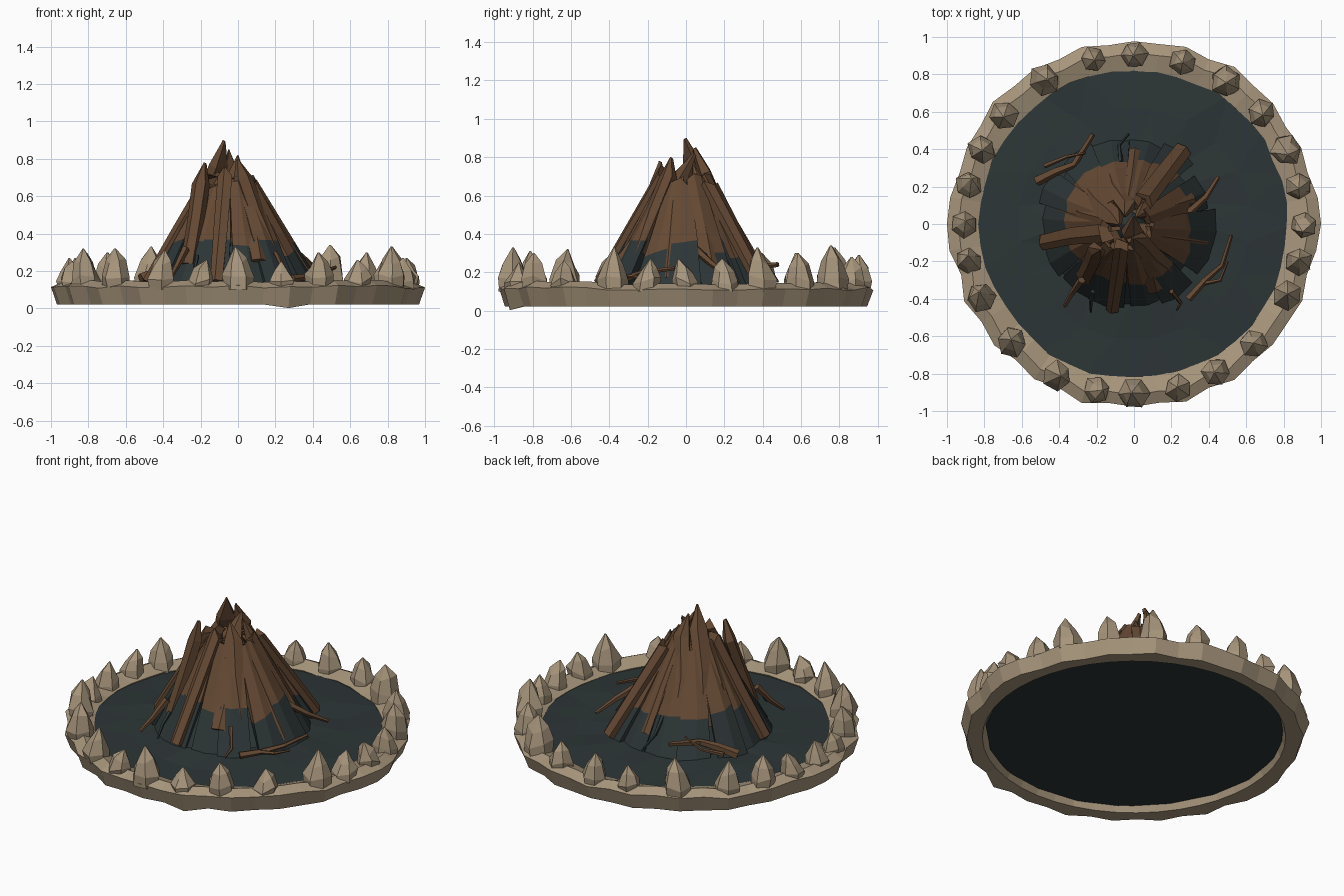
import bpy, bmesh, math, random
from mathutils import Vector as V

if "Cube" in bpy.data.objects:
    bpy.data.objects.remove(bpy.data.objects["Cube"])
random.seed(7)
R = random.uniform


def material(name, c):
    m = bpy.data.materials.new(name)
    m.diffuse_color = (*c, 1)
    m.use_nodes = True
    m.node_tree.nodes["Principled BSDF"].inputs["Base Color"].default_value = m.diffuse_color
    return m


STONE = material("tan stone", (0.385, 0.30, 0.20))
WOOD = material("brown wood", (0.13, 0.067, 0.034))
ASH = material("charred ash", (0.026, 0.036, 0.037))


def loft(bm, rings, closed=False):
    """Skin rings of points; cap the ends, or join last to first."""
    vs = [[bm.verts.new(p) for p in r] for r in rings]
    n, new = len(vs[0]), []
    pairs = list(zip(vs, vs[1:])) + ([(vs[-1], vs[0])] if closed else [])
    for a, b in pairs:
        for i in range(n):
            j = (i + 1) % n
            new.append(bm.faces.new((a[i], a[j], b[j], b[i])))
    if not closed:
        new += [bm.faces.new(vs[0][::-1]), bm.faces.new(vs[-1])]
    return new


def finish(bm, name, *mats):
    bmesh.ops.remove_doubles(bm, verts=bm.verts, dist=0.0005)
    bmesh.ops.recalc_face_normals(bm, faces=bm.faces)
    me = bpy.data.meshes.new(name)
    bm.to_mesh(me)
    bm.free()
    for m in mats:
        me.materials.append(m)
    ob = bpy.data.objects.new(name, me)
    bpy.context.collection.objects.link(ob)


def polar(r, a, z):
    return V((r * math.cos(a), r * math.sin(a), z))


# stone ring with an uneven rim
bm = bmesh.new()
N = 44
rings = []
for i in range(N):
    a = math.tau * i / N
    o = 0.988 if i % 22 == 0 else (0.978 if i % 2 else 0.958) + R(-.008, .008)
    if i % 22 in (10, 11, 12):
        o = min(o, 0.965)
    z = R(-0.01, 0.01)
    dip = 0.002 if i == 35 else 0.022
    rings.append([polar(0.862, a, 0.025), polar(o - 0.02, a, dip),
                  polar(o + 0.012, a, 0.115 + z), polar(o - 0.05, a, 0.145 + z),
                  polar(0.825 + R(-.012, .012), a, 0.115 + z / 2)])
loft(bm, rings, closed=True)
finish(bm, "stone_ring", STONE)

# tooth-shaped stones standing on the ring: angle in degrees, height
stones = [(0, .27), (13, .27), (26, .33), (41, .30), (57, .34), (73, .28),
          (90, .29), (104, .26), (122, .33), (140, .30), (154, .30), (167, .27),
          (180, .27), (193, .25), (206, .32), (224, .32), (243, .31), (257, .26),
          (270, .33), (285, .25), (299, .30), (315, .26), (335, .33), (347, .27)]
bm = bmesh.new()
for deg, h in stones:
    a = math.radians(deg)
    c = polar(0.902, a, 0)
    tan, out = polar(1, a + math.pi / 2, 0), polar(1, a, 0)
    r = 0.062 + 0.16 * (h - 0.25)
    lean, turn = R(-.04, .04), R(0, 1)
    rings = []
    for t, s in ((0, 1.05), (.32, 1.12), (.66, .75), (1, .06)):
        z = 0.10 + (h - 0.10) * t
        mid = c + tan * lean * t * t + out * 0.02 * t * (1 - t)
        ring = []
        for i in range(6):
            b = math.tau * (i + turn) / 6
            q = r * s * R(.86, 1.1)
            ring.append(mid + tan * q * math.cos(b) + out * q * math.sin(b)
                        + V((0, 0, z + (R(-.02, .02) if 0 < t < 1 else 0))))
        rings.append(ring)
    loft(bm, rings)
finish(bm, "rim_stones", STONE)

# ash bed, a low faceted mound
bm = bmesh.new()
rings = [[polar(r + (R(-.008, .008) if r > .8 else 0), math.tau * (i + off) / 20, z + R(-j, j))
          for i in range(20)]
         for r, z, off, j in ((.85, .06, 0, 0), (.85, .108, 0, .004),
                              (.62, .118, .5, .012), (.36, .13, 0, .01), (.1, .14, .5, 0))]
loft(bm, rings)
bmesh.ops.triangulate(bm, faces=[f for f in bm.faces if len(f.verts) == 4])
finish(bm, "ash_bed", ASH)

# charred core inside the wood pile
C = V((-0.04, 0, 0))
bm = bmesh.new()
loft(bm, [[C + polar(r, math.tau * i / 12, z) for i in range(12)]
          for r, z in ((.40, .12), (.08, .60), (.002, .68))])
finish(bm, "charred_core", ASH)


def plank(bm, p0, p1, w0, w1, thick, point=False):
    """Rough split board with a ridged outer face and a jagged or pointed top."""
    d = (p1 - p0).normalized()
    n = V((p0.x - C.x, p0.y, 0))
    n = (n - d * n.dot(d)).normalized()
    u = d.cross(n)
    off = R(-.2, .2)
    side = R(-.35, .35)
    steps = [(0, 1), (.45, 1), (.8, 1), (1, .06)] if point else [(0, 1), (.5, 1), (1, 1)]
    rings = []
    for t, s in steps:
        w = (w0 + (w1 - w0) * t) * s / 2
        m = p0.lerp(p1, t) + u * (R(-.012, .012) if 0 < t < 1 else 0)
        if point and t == .8:
            m += u * side * w1
        ring = []
        for x, y in ((-1, -.15), (off, .2), (1, -.1), (.85, -1), (-.85, -1)):
            e = R(-.04, .03) if t == 1 and not point else 0
            ring.append(m + u * x * w * R(.92, 1.08) + n * y * thick * max(s, .3) + d * e)
        rings.append(ring)
    return loft(bm, rings)


# cone of planks, charred towards the ground
bm = bmesh.new()
for layer, count in ((0, 14), (1, 9)):
    for k in range(count):
        a = math.tau * (k + .5 * layer) / count + R(-.06, .06)
        rb = R(.44, .48) - .05 * layer
        top = R(.63, .72)
        rt = .125 + (.70 - top) * .55 - .03 * layer
        faces = plank(bm, C + polar(rb, a, .12), C + polar(rt, a + R(-.08, .08), top),
                      .20 - .02 * layer, .085, .05)
        geom = set(faces)
        for f in faces:
            geom.update(f.edges)
            geom.update(f.verts)
        co = C + polar(.35, a, R(.29, .37))
        no = V((R(-.3, .3), R(-.3, .3), 1)).normalized()
        res = bmesh.ops.bisect_plane(bm, geom=list(geom), plane_co=co, plane_no=no)
        for f in res["geom"]:
            if isinstance(f, bmesh.types.BMFace):
                f.material_index = int((f.calc_center_median() - co).dot(no) < 0)
finish(bm, "plank_cone", WOOD, ASH)

# long uncharred logs leaning on the cone: base, top, width, pointed
logs = [((.27, .41, .15), (.06, .13, .68), .11, False),
        ((-.50, -.10, .15), (-.17, -.05, .72), .10, False),
        ((-.12, -.47, .15), (-.07, -.13, .74), .08, False),
        ((.39, -.10, .17), (.10, -.06, .64), .09, False),
        ((.01, .40, .22), (-.03, .12, .70), .08, False),
        ((-.30, .24, .28), (-.08, .0, .90), .11, True),
        ((-.28, -.30, .24), (-.18, -.14, .78), .10, True),
        ((.20, -.26, .30), (.0, -.08, .80), .11, True),
        ((.12, -.36, .26), (.0, .04, .82), .11, True),
        ((.32, .14, .24), (.02, .04, .76), .09, True),
        ((-.15, .34, .26), (-.05, .05, .85), .10, True),
        ((-.40, .10, .25), (-.17, .03, .70), .09, False)]
bm = bmesh.new()
for p0, p1, w, pt in logs:
    plank(bm, V(p0), V(p1), w * .85, w, .055, pt)
finish(bm, "leaning_logs", WOOD)


def twig(bm, pts, r):
    """Thin crooked stick tapering along its path."""
    pts = [V(p) for p in pts]
    rings = []
    for i, p in enumerate(pts):
        d = (pts[min(i + 1, len(pts) - 1)] - pts[max(i - 1, 0)]).normalized()
        u = d.cross(V((0, 0, 1))).normalized()
        v = u.cross(d)
        s = r * (1 - .55 * i / (len(pts) - 1))
        rings.append([p + (u * math.cos(b) + v * math.sin(b)) * s
                      for b in (math.tau * k / 5 for k in range(5))])
    loft(bm, rings)


# forked kindling around the foot of the pile
bm = bmesh.new()
for pts, r in (
        (((-.52, .23, .16), (-.42, .28, .20), (-.32, .32, .22), (-.22, .48, .24)), .03),
        (((-.48, .31, .18), (-.36, .36, .20), (-.26, .38, .26)), .014),
        (((.29, -.40, .16), (.38, -.30, .17), (.47, -.22, .20), (.52, -.06, .22)), .022),
        (((.36, -.32, .17), (.46, -.30, .18), (.50, -.20, .17)), .014),
        (((.28, .05, .32), (.38, .14, .24), (.45, .25, .17)), .024),
        (((-.28, -.30, .32), (-.33, -.37, .22), (-.37, -.44, .15)), .022),
        (((.20, -.36, .30), (.25, -.42, .20), (.23, -.46, .15)), .014)):
    twig(bm, pts, r)
finish(bm, "kindling", WOOD)

# small charred twigs in front and behind
bm = bmesh.new()
twig(bm, ((-.22, -.36, .28), (-.23, -.42, .22), (-.23, -.47, .15)), .014)
twig(bm, ((-.07, .33, .32), (-.08, .42, .24), (-.03, .48, .15)), .014)
finish(bm, "charred_twigs", ASH)
